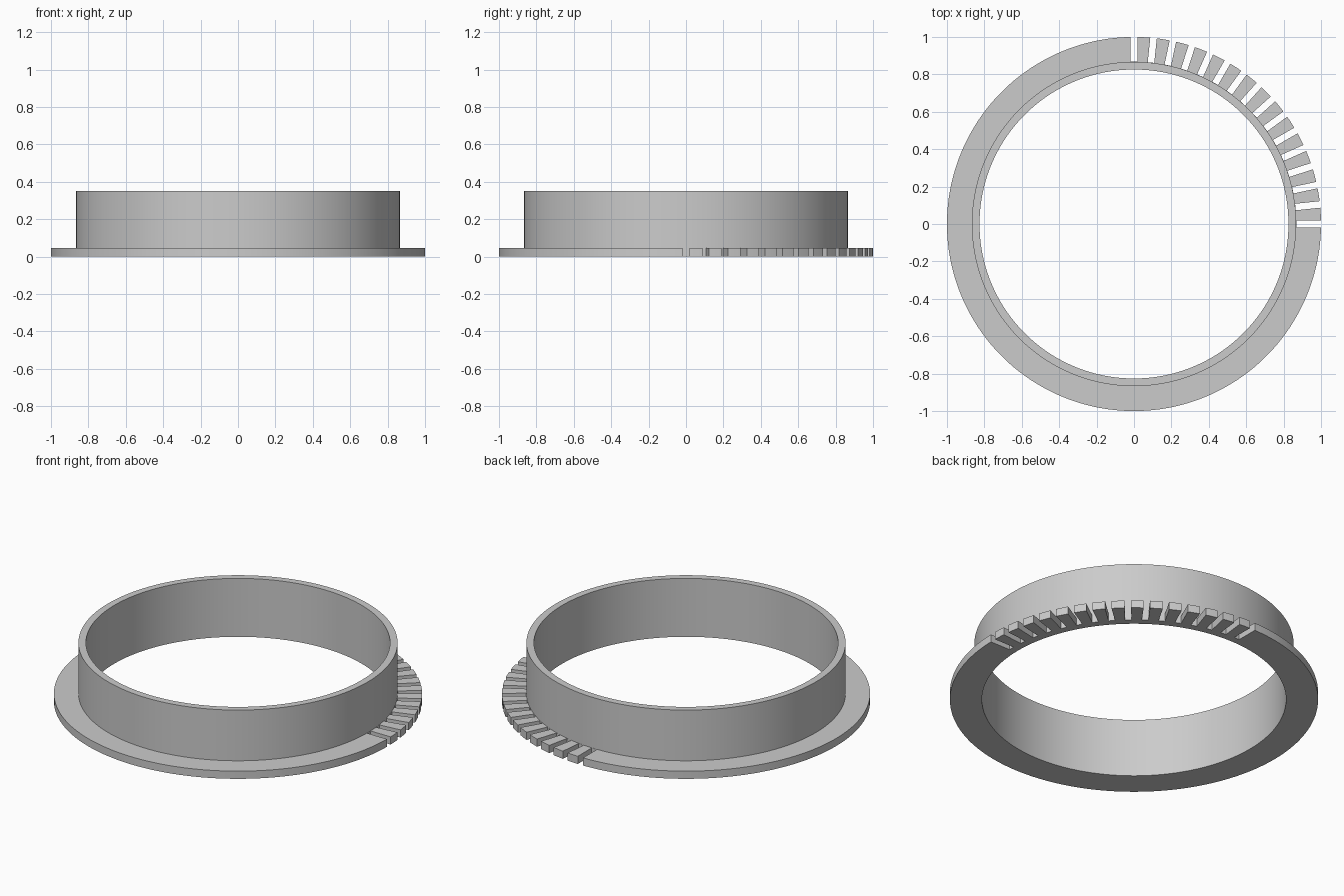
import bpy, bmesh, math
from mathutils import Matrix, Vector

SEGMENTS = 180
OUTER, WALL, BORE = 1.0, 0.867, 0.826
FLANGE_TOP, HEIGHT = 0.046, 0.35
SLOT_WIDTH, SLOT_PITCH, SLOT_COUNT = 0.035, 6, 16

cube = bpy.data.objects.get("Cube")
if cube:
    bpy.data.objects.remove(cube, do_unlink=True)

grey = bpy.data.materials.new("plain grey")
grey.use_nodes = True
colour = (0.6, 0.6, 0.6, 1)
grey.diffuse_color = colour
grey.node_tree.nodes["Principled BSDF"].inputs["Base Color"].default_value = colour


def make_object(name, bm):
    bmesh.ops.recalc_face_normals(bm, faces=bm.faces)
    mesh = bpy.data.meshes.new(name)
    bm.to_mesh(mesh)
    bm.free()
    mesh.materials.append(grey)
    obj = bpy.data.objects.new(name, mesh)
    bpy.context.collection.objects.link(obj)
    return obj


# Flanged collar: closed L-shaped profile revolved about z
profile = [(BORE, 0), (OUTER, 0), (OUTER, FLANGE_TOP),
           (WALL, FLANGE_TOP), (WALL, HEIGHT), (BORE, HEIGHT)]
bm = bmesh.new()
rings = []
for i in range(SEGMENTS):
    a = math.tau * i / SEGMENTS
    rings.append([bm.verts.new((r * math.cos(a), r * math.sin(a), z)) for r, z in profile])
for i, ring in enumerate(rings):
    following = rings[(i + 1) % SEGMENTS]
    for j in range(len(profile)):
        k = (j + 1) % len(profile)
        bm.faces.new((ring[j], following[j], following[k], ring[k]))
collar = make_object("flanged_collar", bm)

# Radial slots across one quarter of the flange
bm = bmesh.new()
inner, outer = WALL + 0.001, OUTER + 0.1
for i in range(SLOT_COUNT):
    turn = Matrix.Rotation(math.radians(i * SLOT_PITCH), 4, "Z")
    place = Matrix.Translation(Vector(((inner + outer) / 2, 0, 0)))
    size = Matrix.Diagonal((outer - inner, SLOT_WIDTH, 0.2, 1))
    bmesh.ops.create_cube(bm, size=1, matrix=turn @ place @ size)
cutter = make_object("slot_cutter", bm)
cutter.hide_render = True

# Cut the slots, then drop the cutter
cut = collar.modifiers.new("slots", "BOOLEAN")
cut.operation = "DIFFERENCE"
cut.solver = "EXACT"
cut.object = cutter
bpy.ops.object.select_all(action="DESELECT")
collar.select_set(True)
bpy.context.view_layer.objects.active = collar
bpy.ops.object.modifier_apply(modifier=cut.name)
bpy.data.objects.remove(cutter, do_unlink=True)
bpy.ops.object.shade_smooth_by_angle(angle=math.radians(30))
